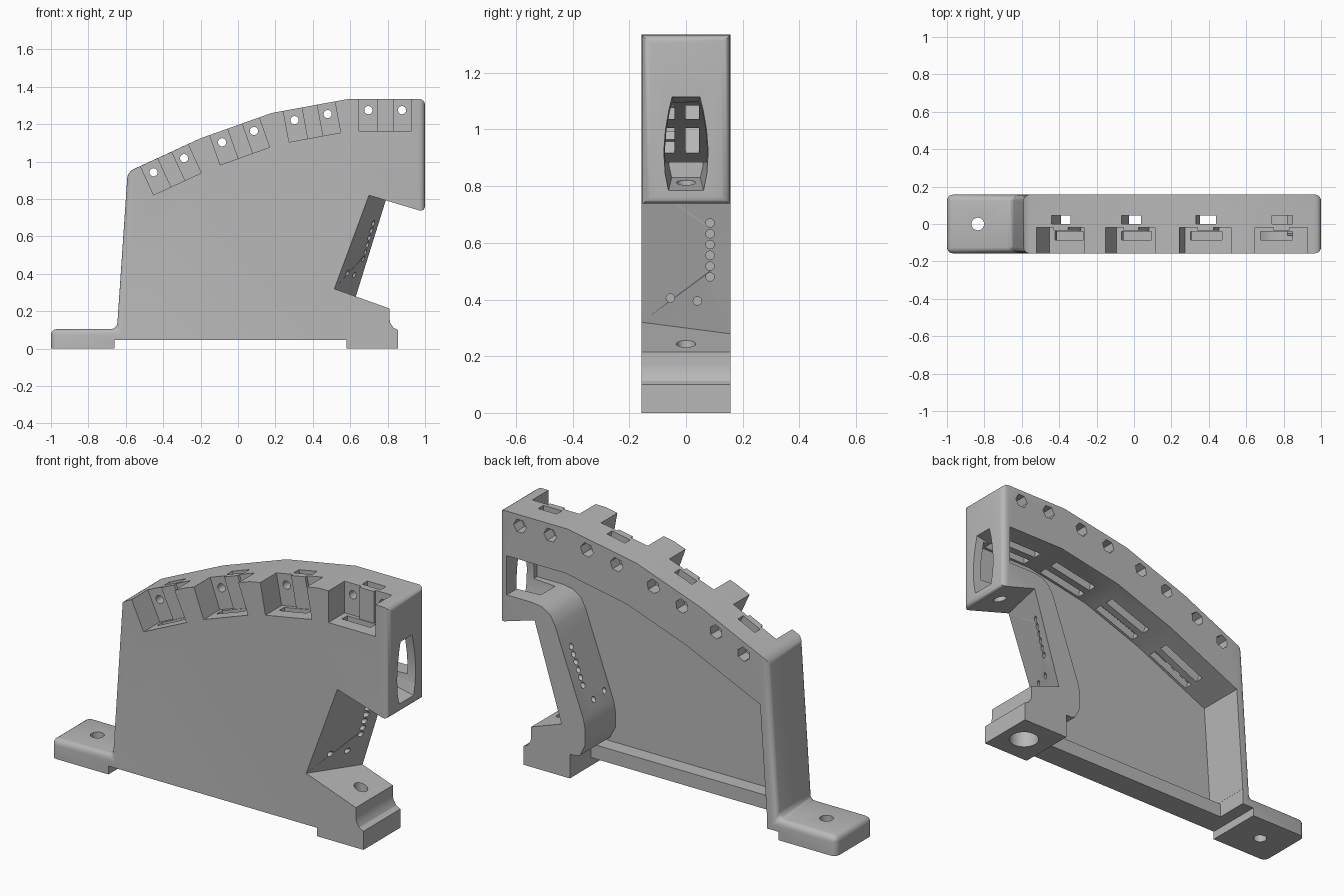
import bpy, bmesh, math
from mathutils import Matrix, Vector

old = bpy.data.objects.get("Cube")
if old:
    bpy.data.objects.remove(old, do_unlink=True)

grey = bpy.data.materials.new("matte grey plastic")
grey.use_nodes = True
colour = (0.48, 0.48, 0.48, 1)
grey.diffuse_color = colour
grey.node_tree.nodes["Principled BSDF"].inputs["Base Color"].default_value = colour

D = 0.157  # half depth
X, Y, Z = Vector((1, 0, 0)), Vector((0, 1, 0)), Vector((0, 0, 1))


def loft(a, b):
    """Closed solid between two matching outlines."""
    bm = bmesh.new()
    va, vb = [bm.verts.new(p) for p in a], [bm.verts.new(p) for p in b]
    bm.faces.new(va)
    bm.faces.new(vb[::-1])
    n = len(a)
    for i in range(n):
        j = (i + 1) % n
        bm.faces.new((va[j], va[i], vb[i], vb[j]))
    bmesh.ops.recalc_face_normals(bm, faces=bm.faces)
    return bm


def to_object(bm, name):
    mesh = bpy.data.meshes.new(name)
    bm.to_mesh(mesh)
    bm.free()
    mesh.materials.append(grey)
    ob = bpy.data.objects.new(name, mesh)
    bpy.context.collection.objects.link(ob)
    return ob


def cut(bm, matrix=Matrix()):
    """Subtract a solid from the body and bake the result."""
    bm.transform(matrix)
    tool = to_object(bm, "cutter")
    tool.hide_render = True
    mod = body.modifiers.new("cut", "BOOLEAN")
    mod.operation, mod.solver, mod.object = "DIFFERENCE", "EXACT", tool
    graph = bpy.context.evaluated_depsgraph_get()
    result = bpy.data.meshes.new_from_object(body.evaluated_get(graph))
    body.modifiers.clear()
    body.data = result
    bpy.data.objects.remove(tool, do_unlink=True)


def box(x0, x1, y0, y1, z0, z1):
    base = [Vector((x, y, z0)) for x, y in ((x0, y0), (x1, y0), (x1, y1), (x0, y1))]
    return loft(base, [p + Z * (z1 - z0) for p in base])


def side_prism(outline, y0, y1):
    return loft([(x, y0, z) for x, z in outline], [(x, y1, z) for x, z in outline])


def rod(start, axis, length, r, sides=20):
    """Round or hexagonal bar along an axis."""
    turn = axis.to_track_quat("Z", "Y")
    ring = [Vector(start) + turn @ Vector((r * math.cos(t), r * math.sin(t), 0))
            for t in (2 * math.pi * i / sides for i in range(sides))]
    return loft(ring, [p + axis * length for p in ring])


# Side outline of the stand, with the slanted grip face set further right at the back
column = [(-0.59, 0.945), (-0.647, 0.105), (-1, 0.105), (-1, 0)]
outline = column + [
    (-0.66, 0), (-0.66, 0.045), (0.58, 0.045), (0.58, 0), (0.855, 0), (0.855, 0.1),
    (0.83, 0.113), (0.813, 0.14), (0.81, 0.17), (0.81, 0.215), (0.515, 0.32),
    (0.7, 0.82), (1, 0.73), (1, 1.335), (0.59, 1.335), (0.18, 1.26), (-0.2, 1.125)]
shift = {(0.515, 0.32): (0.63, 0.279), (0.7, 0.82): (0.79, 0.793)}
back = [shift.get(p, p) for p in outline]
bm = loft([(x, -D, z) for x, z in outline], [(x, D, z) for x, z in back])


def rounded(edge):
    ps = [v.co for v in edge.verts]
    if all(p.x > 0.98 for p in ps):
        return True
    on_column = all(any(abs(p.x - x) + abs(p.z - z) < 0.001 for x, z in column) for p in ps)
    return on_column and any(p.z > 0.05 for p in ps)


bmesh.ops.bevel(bm, geom=[e for e in bm.edges if rounded(e)], offset=0.032,
                segments=4, profile=0.5, affect="EDGES")
body = to_object(bm, "stand_body")

# Hollow back, leaving a thin front plate and a rail along the bottom
cavity = [
    (-0.55, 0.70), (-0.11, 0.90), (0.24, 1.025), (0.61, 1.095), (0.955, 1.095),
    (0.955, 0.885), (0.80, 0.885), (0.74, 0.875), (0.695, 0.845), (0.665, 0.79),
    (0.64, 0.72), (0.50, 0.34), (0.49, 0.29), (0.49, 0.2), (0.52, 0.14), (0.58, 0.12), (-0.59, 0.12)]
cut(side_prism(cavity, -0.1, 0.3))
cut(box(-0.59, 0.579, -0.02, 0.3, -0.1, 0.13))

# Four slanted front pockets with slots, screw holes and hexagonal nut recesses
pocket = [(-0.14, -0.3), (0.14, -0.3), (0.14, -0.02), (0.045, -0.02),
          (0.045, -0.036), (-0.04, -0.036), (-0.04, -0.02), (-0.14, -0.02)]
stations = [(-0.395, 1.035, 24.8), (-0.02, 1.19, 19.6), (0.38, 1.297, 10.4), (0.787, 1.335, 0)]
for x, z, angle in stations:
    m = Matrix.Translation((x, 0, z)) @ Matrix.Rotation(-math.radians(angle), 4, "Y")
    cut(loft([(a, b, -0.17) for a, b in pocket], [(a, b, 0.1) for a, b in pocket]), m)
    cut(box(-0.11, 0.06, -0.085, -0.04, -0.29, -0.16), m)
    cut(box(-0.05, 0.06, 0, 0.045, -0.29, 0.1), m)
    # hollows on the underside of the top band
    cut(box(-0.13, 0.13, -0.086, -0.041, -0.29, -0.2), m)
    cut(box(-0.13, 0.13, -0.001, 0.046, -0.29, -0.12), m)
    for side in (-0.09, 0.09):
        cut(rod((side, -0.1, -0.06), Y, 0.4, 0.022), m)
        cut(rod((side, 0.09, -0.06), Y, 0.2, 0.038, 6), m)

# Barrel-shaped mouth in the right end, narrowing to an arch
half = [(0.063, 0.78), (0.075, 0.84), (0.08, 0.92), (0.074, 1.0), (0.062, 1.07), (0.05, 1.12)]
mouth = half + [(-y, z) for y, z in reversed(half)]
cut(loft([(1.02, y, z) for y, z in mouth],
         [(0.82, y * 0.8, 0.83 + (z - 0.78) * 0.72) for y, z in mouth]))

# Screw holes through the feet and the overhang
cut(rod((-0.835, 0, -0.1), Z, 0.3, 0.034))
cut(rod((0.73, 0, -0.1), Z, 0.5, 0.034))
cut(rod((0.73, 0, -0.1), Z, 0.2, 0.075, 28))
cut(rod((0.89, 0, 0.65), Z, 0.22, 0.034))

# Small holes through the grip wall
grip_holes = [(0.085, 0.48 + 0.038 * i) for i in range(6)] + [(-0.055, 0.405), (0.04, 0.395)]
for y, z in grip_holes:
    middle = 0.57 + (z - 0.32) * 0.36
    cut(rod((middle - 0.15, y, z), X, 0.3, 0.015, 14))

body.data.materials.clear()
body.data.materials.append(grey)
for poly in body.data.polygons:
    poly.material_index = 0
bpy.ops.object.select_all(action="DESELECT")
bpy.context.view_layer.objects.active = body
body.select_set(True)
bpy.ops.object.shade_smooth_by_angle(angle=math.radians(30))
